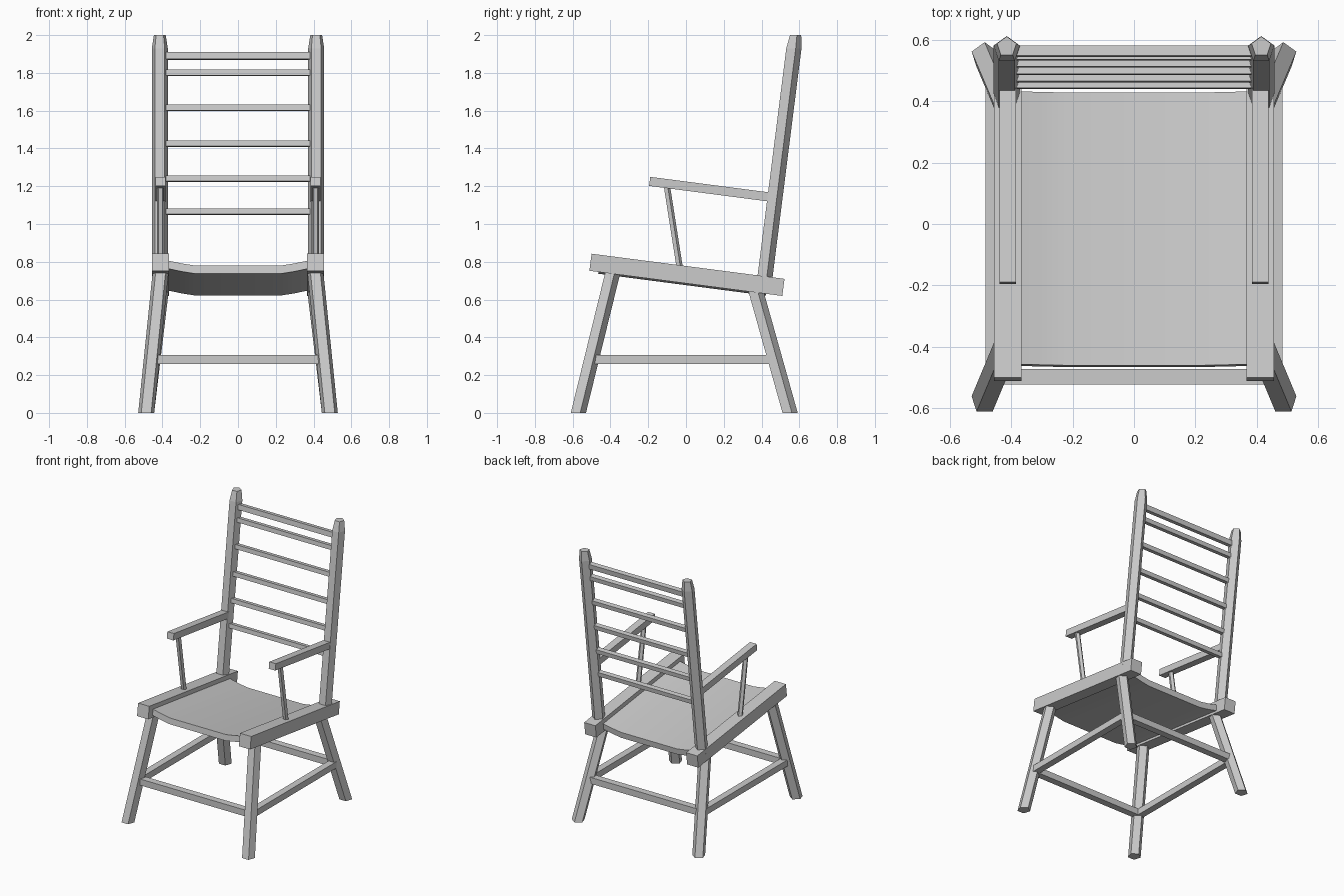
import bpy, bmesh, math
from mathutils import Vector, Matrix

if "Cube" in bpy.data.objects:
    bpy.data.objects.remove(bpy.data.objects["Cube"])

TILT = math.radians(-7.43)  # rearward slope shared by seat, rails and arms


def make(name, verts, faces):
    me = bpy.data.meshes.new(name)
    me.from_pydata(verts, [], faces)
    bm = bmesh.new()
    bm.from_mesh(me)
    bmesh.ops.recalc_face_normals(bm, faces=bm.faces)
    bm.to_mesh(me)
    bm.free()
    ob = bpy.data.objects.new(name, me)
    bpy.context.collection.objects.link(ob)
    return ob


def loft(name, rings):
    """Skin a closed prism through rings that share a point count."""
    n = len(rings[0])
    faces = [list(range(n)), list(range((len(rings) - 1) * n, len(rings) * n))]
    for k in range(len(rings) - 1):
        for i in range(n):
            j = (i + 1) % n
            faces.append([k * n + i, k * n + j, (k + 1) * n + j, (k + 1) * n + i])
    return make(name, [p for r in rings for p in r], faces)


def post(name, stations):
    """Five-sided post, flat side forward; stations are (x, y, z, radius)."""
    rings = []
    for x, y, z, r in stations:
        angles = [math.pi / 2 + i * math.tau / 5 for i in range(5)]
        rings.append([(x + r * math.cos(a), y + r * math.sin(a), z) for a in angles])
    return loft(name, rings)


def bar(name, center, size, tilt=0.0):
    me = bpy.data.meshes.new(name)
    bm = bmesh.new()
    bmesh.ops.create_cube(bm, size=1)
    bm.transform(Matrix.Translation(center) @ Matrix.Rotation(tilt, 4, 'X')
                 @ Matrix.Diagonal((*size, 1)))
    bm.to_mesh(me)
    bm.free()
    ob = bpy.data.objects.new(name, me)
    bpy.context.collection.objects.link(ob)
    return ob


for side, s in (("left", -1), ("right", 1)):
    # legs splay outward from the rails
    post(f"front_leg_{side}", [(s * .486, -.574, 0, .0445), (s * .407, -.385, .77, .0445)])
    post(f"back_leg_{side}", [(s * .486, .547, 0, .0445), (s * .405, .356, .68, .0445)])
    # back post with tapered tip
    post(f"back_post_{side}", [(s * .414, .409, .68, .0445), (s * .414, .567, 1.93, .0445),
                               (s * .414, .577, 2.0, .033)])
    # seat rail, arm and arm support
    bar(f"seat_rail_{side}", (s * .411, .005, .731), (.09, 1.03, .091), TILT)
    bar(f"arm_{side}", (s * .411, .135, 1.183), (.053, .66, .048), TILT)
    post(f"arm_support_{side}", [(s * .411, -.032, .75, .0185), (s * .411, -.105, 1.215, .0185)])
    # side stretcher
    bar(f"side_stretcher_{side}", (s * .458, -.019, .283), (.05, .97, .046))

# front and back stretchers
bar("front_stretcher", (0, -.497, .283), (.914, .05, .046))
bar("back_stretcher", (0, .467, .283), (.914, .05, .046))

# back slats follow the lean of the posts
for i, (z, h) in enumerate([(1.89, .037), (1.8, .031), (1.615, .031),
                            (1.425, .031), (1.24, .031), (1.065, .031)]):
    bar(f"back_slat_{i + 1}", (0, .409 + (z - .68) * .1264, z), (.82, .034, h), TILT)

# dished seat panel
half = [(.225, -.012), (.30, .000), (.37, .015), (.40, .022)]
top = [(-x, z) for x, z in reversed(half)] + half
section = top + [(x, z - .043) for x, z in reversed(top)]
seat = loft("seat", [[(x, y, z) for x, z in section] for y in (-.467, .428)])
seat.data.transform(Matrix.Translation((0, .005, .731)) @ Matrix.Rotation(TILT, 4, 'X'))
bpy.ops.object.select_all(action='DESELECT')
seat.select_set(True)
bpy.context.view_layer.objects.active = seat
bpy.ops.object.shade_smooth_by_angle(angle=math.radians(30))
